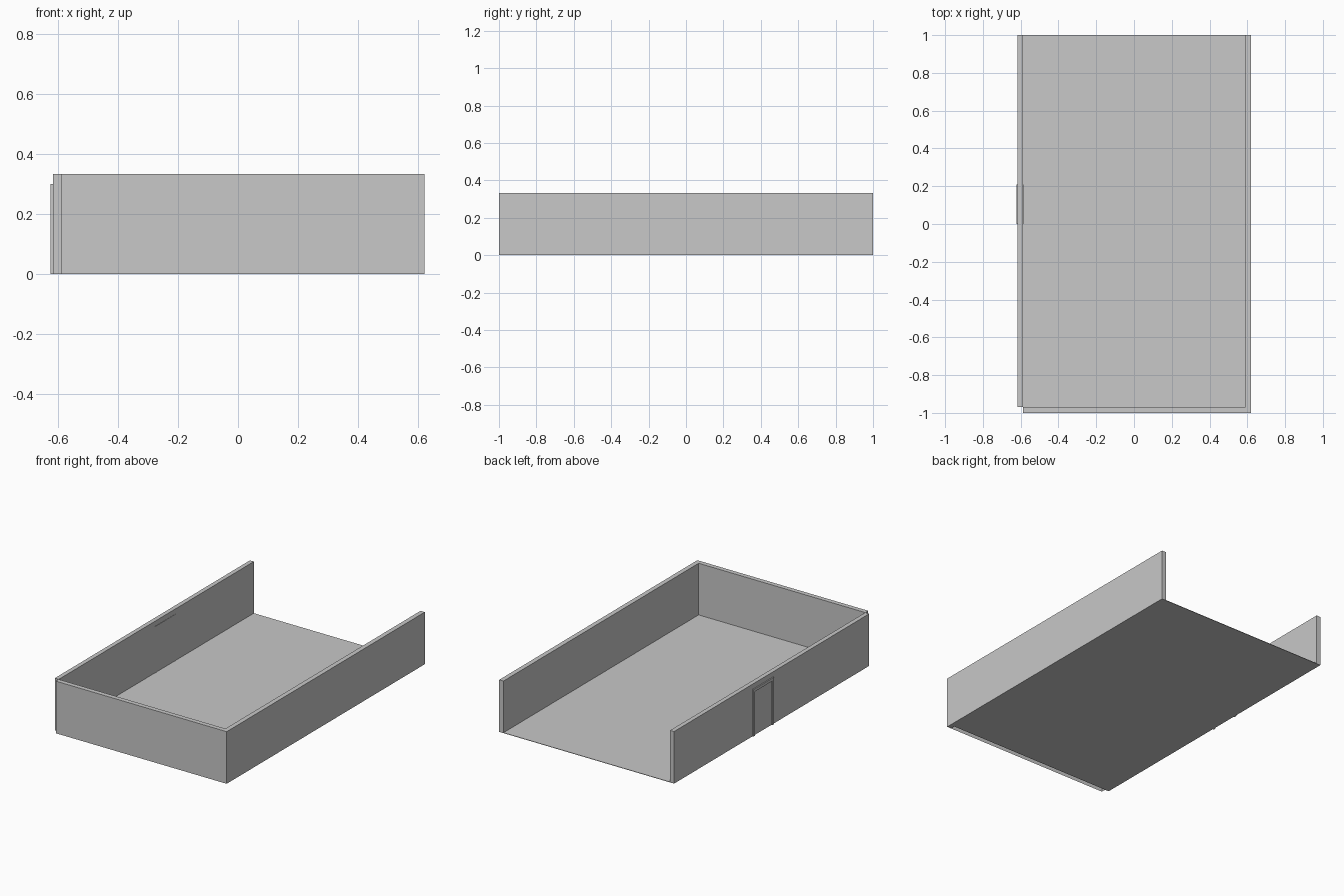
import bpy
import bmesh
from mathutils import Vector

cube = bpy.data.objects.get("Cube")
if cube:
    bpy.data.objects.remove(cube, do_unlink=True)

# Overall sizes
HALF_X, HALF_Y = 0.62, 1.0
WALL, HEIGHT = 0.03, 0.333
OUT_LEFT, IN_LEFT = -0.616, -0.588
IN_RIGHT, IN_FRONT = HALF_X - WALL, -HALF_Y + WALL

grey = bpy.data.materials.new("plain grey")
grey.use_nodes = True
colour = (0.58, 0.58, 0.58, 1)
grey.diffuse_color = colour
grey.node_tree.nodes["Principled BSDF"].inputs["Base Color"].default_value = colour


def add_object(name, bm):
    bmesh.ops.recalc_face_normals(bm, faces=bm.faces)
    mesh = bpy.data.meshes.new(name)
    bm.to_mesh(mesh)
    bm.free()
    mesh.materials.append(grey)
    obj = bpy.data.objects.new(name, mesh)
    bpy.context.collection.objects.link(obj)


def box(name, low, high, open_bottom=False):
    low, high = Vector(low), Vector(high)
    bm = bmesh.new()
    bmesh.ops.create_cube(bm, size=1)
    for v in bm.verts:
        v.co = (low + high) / 2 + v.co * (high - low)
    if open_bottom:
        bottom = min(bm.faces, key=lambda f: f.calc_center_median().z)
        bmesh.ops.delete(bm, geom=[bottom], context='FACES_ONLY')
    add_object(name, bm)


# Thin floor slab and the three walls, with the back left open
box("floor", (IN_LEFT, IN_FRONT, 0), (IN_RIGHT, HALF_Y, 0.003))
box("plain_side_wall", (IN_RIGHT, -HALF_Y, 0), (HALF_X, HALF_Y, HEIGHT))
box("door_side_wall", (OUT_LEFT, IN_FRONT, 0), (IN_LEFT, HALF_Y, HEIGHT))
box("front_wall", (IN_LEFT, -HALF_Y, 0), (IN_RIGHT, IN_FRONT, HEIGHT), open_bottom=True)

# Door frame: an upside-down U profile pushed through the wall
y0, y1, top, post = 0.0, 0.21, 0.3, 0.018
profile = [(y0, 0), (y0, top), (y1, top), (y1, 0),
           (y1 - post, 0), (y1 - post, top - post), (y0 + post, top - post), (y0 + post, 0)]
bm = bmesh.new()
face = bm.faces.new([bm.verts.new((-0.623, y, z)) for y, z in profile])
result = bmesh.ops.extrude_face_region(bm, geom=[face], use_keep_orig=True)
for item in result["geom"]:
    if isinstance(item, bmesh.types.BMVert):
        item.co.x = IN_LEFT + 0.002
add_object("door_frame", bm)
